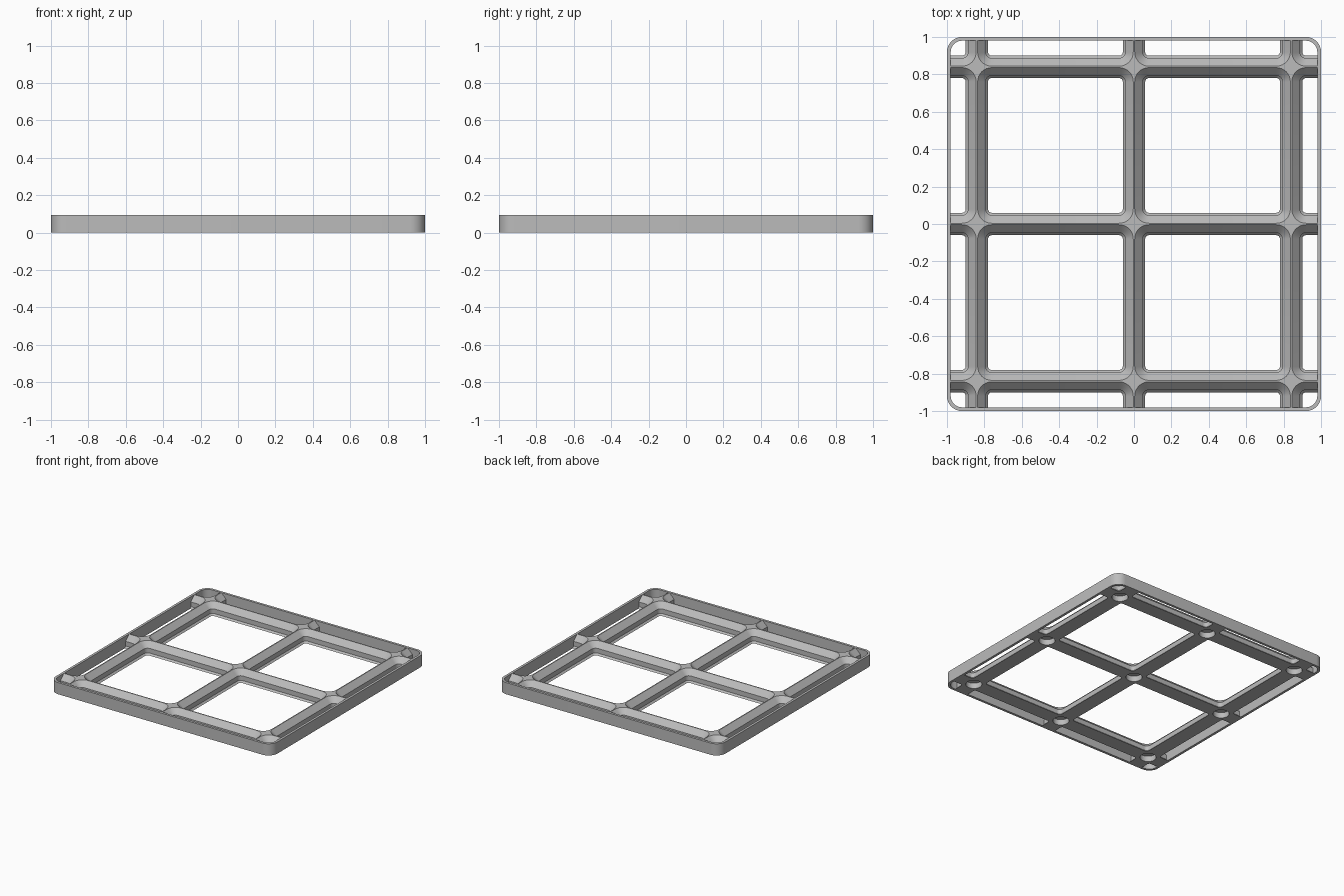
import bpy, bmesh, math

if "Cube" in bpy.data.objects:
    bpy.data.objects.remove(bpy.data.objects["Cube"])

HEIGHT = 0.095     # full plate height
PITCH = 0.84       # spacing of the ribs
WALL = 0.02        # rim thickness
CORNER_STEPS = 8


def rounded_square(cx, cy, half, radius):
    pts = []
    for q, (sx, sy) in enumerate(((1, 1), (-1, 1), (-1, -1), (1, -1))):
        for i in range(CORNER_STEPS + 1):
            a = math.pi / 2 * (q + i / CORNER_STEPS)
            pts.append((cx + sx * (half - radius) + radius * math.cos(a),
                        cy + sy * (half - radius) + radius * math.sin(a)))
    return pts


def loft(bm, sections):
    """Closed solid through a list of (outline, z) rings, bottom to top."""
    rings = [[bm.verts.new((x, y, z)) for x, y in pts] for pts, z in sections]
    n = len(rings[0])
    for low, high in zip(rings, rings[1:]):
        for i in range(n):
            j = (i + 1) % n
            bm.faces.new((low[i], low[j], high[j], high[i]))
    bm.faces.new(rings[0][::-1])
    bm.faces.new(rings[-1])


def make_object(name, bm):
    mesh = bpy.data.meshes.new(name)
    bm.to_mesh(mesh)
    bm.free()
    obj = bpy.data.objects.new(name, mesh)
    bpy.context.collection.objects.link(obj)
    return obj


def boolean(target, cutter, operation):
    bpy.context.view_layer.objects.active = target
    mod = target.modifiers.new("cut", 'BOOLEAN')
    mod.object = cutter
    mod.operation = operation
    mod.solver = 'EXACT'
    bpy.ops.object.modifier_apply(modifier=mod.name)
    bpy.data.objects.remove(cutter)


# solid plate with rounded corners
bm = bmesh.new()
outline = rounded_square(0, 0, 1.0, 0.08)
loft(bm, [(outline, 0), (outline, HEIGHT)])
plate = make_object("grid_plate", bm)

# stepped pockets: (height, rib half width at that height)
profile = [(-0.02, 0.060), (0.0, 0.060), (0.014, 0.047),
           (HEIGHT - 0.043, 0.047), (HEIGHT, 0.004), (HEIGHT + 0.02, 0.004)]
bm = bmesh.new()
for ix in range(4):
    for iy in range(4):
        cx, cy = (ix - 1.5) * PITCH, (iy - 1.5) * PITCH
        loft(bm, [(rounded_square(cx, cy, PITCH / 2 - w, 0.079 - w), z)
                  for z, w in profile])
pockets = make_object("pocket_cutter", bm)

# trim the outer pockets so the rim wall stays
bm = bmesh.new()
inner = rounded_square(0, 0, 1.0 - WALL, 0.06)
loft(bm, [(inner, -0.1), (inner, 0.3)])
boolean(pockets, make_object("rim_trim", bm), 'INTERSECT')
boolean(plate, pockets, 'DIFFERENCE')

# round blind holes under every rib crossing
bm = bmesh.new()
for ix in (-1, 0, 1):
    for iy in (-1, 0, 1):
        circle = [(ix * PITCH + 0.06 * math.cos(math.tau * i / 32),
                   iy * PITCH + 0.06 * math.sin(math.tau * i / 32)) for i in range(32)]
        loft(bm, [(circle, -0.02), (circle, 0.045)])
boolean(plate, make_object("hole_cutter", bm), 'DIFFERENCE')

# one grey for the whole plate
grey = bpy.data.materials.new("light_grey")
grey.diffuse_color = (0.5, 0.5, 0.5, 1)
grey.use_nodes = True
grey.node_tree.nodes["Principled BSDF"].inputs["Base Color"].default_value = grey.diffuse_color
plate.data.materials.clear()
plate.data.materials.append(grey)
for poly in plate.data.polygons:
    poly.material_index = 0

bpy.ops.object.select_all(action='DESELECT')
plate.select_set(True)
bpy.context.view_layer.objects.active = plate
bpy.ops.object.shade_smooth_by_angle(angle=math.radians(30))
